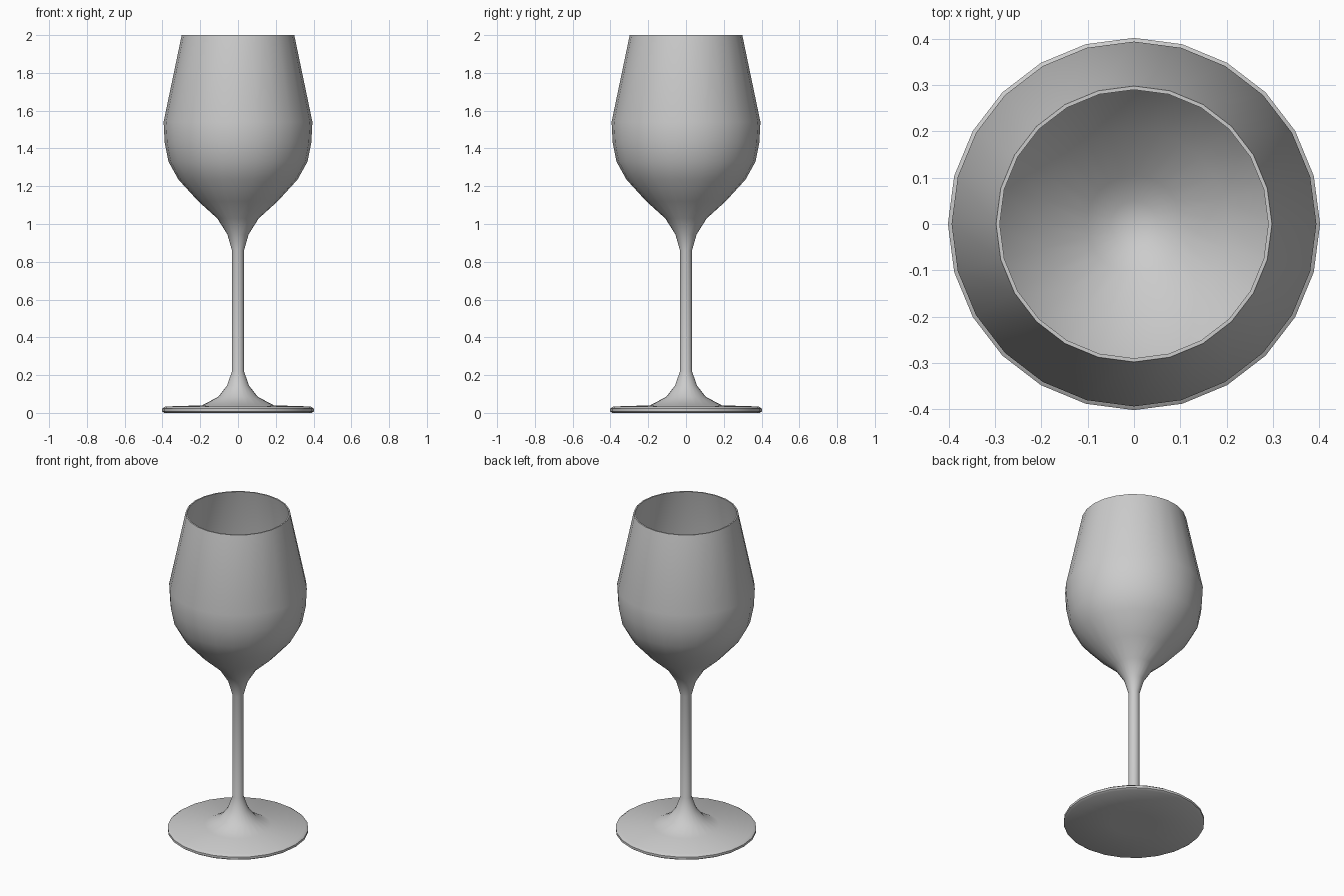
import bpy, bmesh, math

cube = bpy.data.objects.get("Cube")
if cube:
    bpy.data.objects.remove(cube, do_unlink=True)

SIDES = 24

grey = bpy.data.materials.new("plain grey")
grey.use_nodes = True
colour = (0.6, 0.6, 0.6, 1)
grey.diffuse_color = colour
grey.node_tree.nodes["Principled BSDF"].inputs["Base Color"].default_value = colour


def lathe(name, profile):
    """Spin an (r, z) profile around the z axis into a smooth closed surface."""
    bm = bmesh.new()
    verts = [bm.verts.new((r, 0, z)) for r, z in profile]
    edges = [bm.edges.new(pair) for pair in zip(verts, verts[1:])]
    bmesh.ops.spin(bm, geom=verts + edges, cent=(0, 0, 0), axis=(0, 0, 1),
                   angle=math.tau, steps=SIDES, use_merge=True)
    bmesh.ops.remove_doubles(bm, verts=bm.verts, dist=0.0005)
    bmesh.ops.recalc_face_normals(bm, faces=bm.faces)
    mesh = bpy.data.meshes.new(name)
    bm.to_mesh(mesh)
    bm.free()
    mesh.materials.append(grey)
    obj = bpy.data.objects.new(name, mesh)
    bpy.context.collection.objects.link(obj)
    bpy.ops.object.select_all(action='DESELECT')
    obj.select_set(True)
    bpy.context.view_layer.objects.active = obj
    bpy.ops.object.shade_smooth_by_angle(angle=math.radians(40))
    return obj


# Underside, foot, stem and outer bowl
foot = [(0, 0.003), (0.12, 0.003), (0.39, 0), (0.402, 0.008), (0.402, 0.022),
        (0.385, 0.034), (0.19, 0.04), (0.105, 0.085), (0.058, 0.145)]
stem = [(0.032, 0.22), (0.032, 0.86), (0.056, 0.945)]
bowl = [(0.11, 1.03), (0.21, 1.12), (0.315, 1.235), (0.368, 1.33),
        (0.388, 1.43), (0.394, 1.54), (0.298, 2.0)]

# Inner bowl, from the rim down to the rounded bottom
lining = [(0.29, 2.0), (0.386, 1.54), (0.38, 1.43), (0.36, 1.335),
          (0.307, 1.243), (0.203, 1.13), (0.104, 1.045), (0.05, 1.01), (0, 1.0)]

lathe("wine_glass", foot + stem + bowl + lining)
